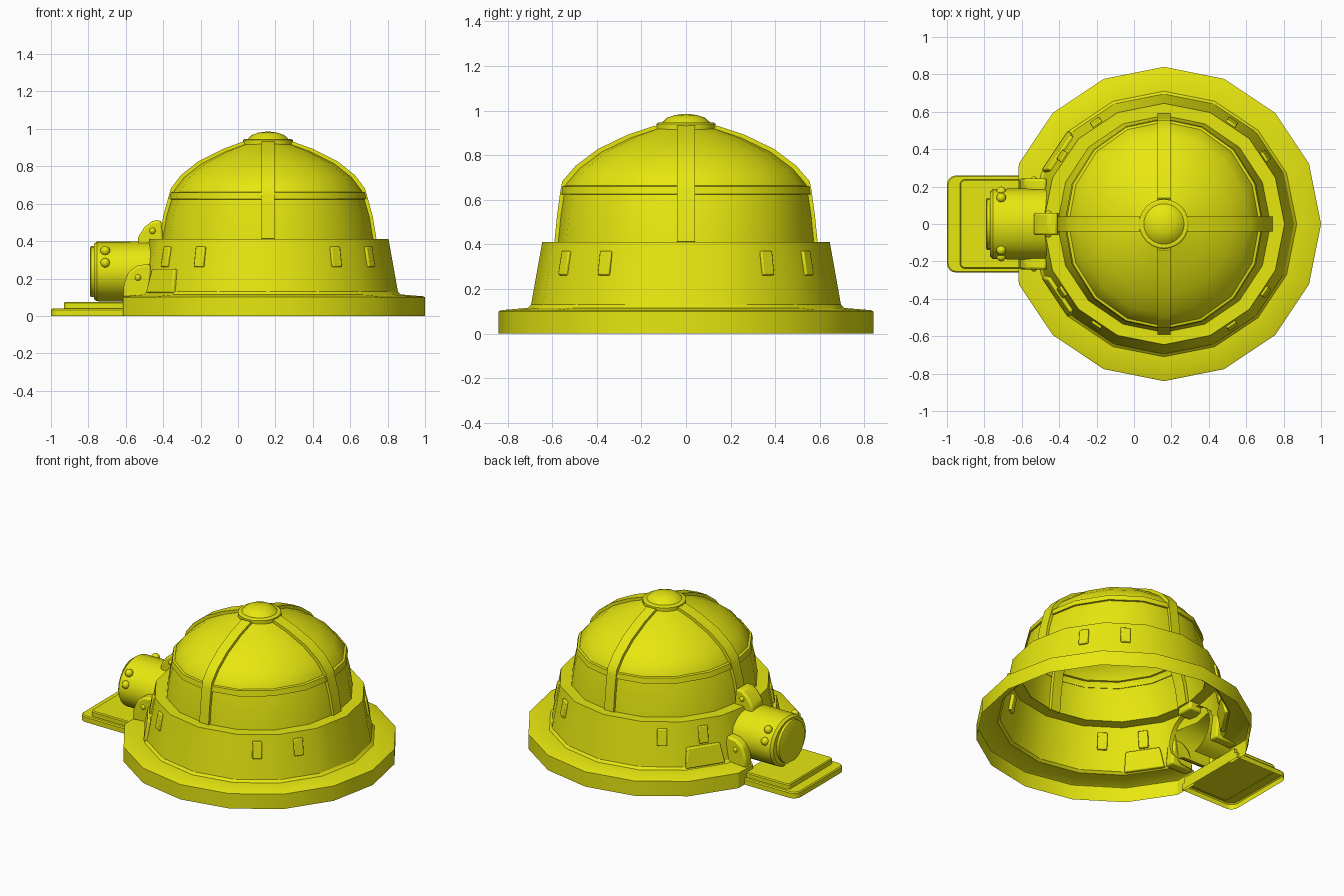
import bpy, bmesh, math
from mathutils import Vector, Matrix

if "Cube" in bpy.data.objects:
    bpy.data.objects.remove(bpy.data.objects["Cube"])

CX = 0.16          # dome centre
N = 16             # sides of the round shells
yellow = bpy.data.materials.new("bright yellow")
yellow.diffuse_color = (0.8, 0.8, 0.005, 1)
yellow.use_nodes = True
yellow.node_tree.nodes["Principled BSDF"].inputs["Base Color"].default_value = yellow.diffuse_color


def finish(name, bm, bevel=0):
    bmesh.ops.recalc_face_normals(bm, faces=bm.faces)
    me = bpy.data.meshes.new(name)
    bm.to_mesh(me)
    bm.free()
    me.materials.append(yellow)
    ob = bpy.data.objects.new(name, me)
    bpy.context.collection.objects.link(ob)
    if bevel:
        m = ob.modifiers.new("bevel", 'BEVEL')
        m.width, m.segments, m.limit_method = bevel, 2, 'ANGLE'
    bpy.ops.object.select_all(action='DESELECT')
    ob.select_set(True)
    bpy.context.view_layer.objects.active = ob
    bpy.ops.object.shade_smooth_by_angle(angle=math.radians(32))
    return ob


def loft(loops, start=False, end=False, closed=True):
    """Skin a row of equal-length loops, with optional end caps."""
    bm = bmesh.new()
    vs = [[bm.verts.new(p) for p in lp] for lp in loops]
    n = len(vs[0])
    for a, b in zip(vs, vs[1:]):
        for i in range(n if closed else n - 1):
            j = (i + 1) % n
            bm.faces.new((a[i], a[j], b[j], b[i]))
    if start:
        bm.faces.new(vs[0])
    if end:
        bm.faces.new(vs[-1])
    return bm


def ring(rx, ry, z, n=N):
    return [(CX + rx * math.cos(2 * math.pi * i / n), ry * math.sin(2 * math.pi * i / n), z) for i in range(n)]


# Base flange and sloping wall, flattened on the porch side, open below
skirt = loft([ring(r, r, z) for r, z in
              [(0.84, 0), (0.84, 0.1), (0.83, 0.105), (0.71, 0.115), (0.695, 0.13), (0.645, 0.41), (0.57, 0.41)]])
for v in skirt.verts:
    v.co.x = max(v.co.x, -0.62)
# Doorway through the wall into the porch
for co, no in [((0, 0.17, 0), (0, 1, 0)), ((0, -0.17, 0), (0, 1, 0)), ((0, 0, 0.32), (0, 0, 1))]:
    bmesh.ops.bisect_plane(skirt, geom=skirt.verts[:] + skirt.edges[:] + skirt.faces[:], plane_co=co, plane_no=no)
door = []
for f in skirt.faces:
    c = f.calc_center_median()
    if c.x < -0.3 and abs(c.y) < 0.17 and c.z < 0.32:
        door.append(f)
bmesh.ops.delete(skirt, geom=door, context='FACES')
finish("base_wall", skirt)

# Dome shell
PROFILE = [(0.57, 0.58, 0.41), (0.55, 0.568, 0.53), (0.52, 0.553, 0.63), (0.508, 0.545, 0.67),
           (0.455, 0.485, 0.74), (0.36, 0.385, 0.815), (0.23, 0.25, 0.88), (0.12, 0.13, 0.92)]
finish("dome", loft([ring(*p) for p in PROFILE]))

# Horizontal band
finish("dome_band", loft([ring(0.515, 0.55, 0.622), ring(0.533, 0.565, 0.625),
                          ring(0.525, 0.56, 0.66), ring(0.5, 0.535, 0.666)]))

# Four ribs that follow the dome profile
for k in range(4):
    c, s = round(math.cos(k * math.pi / 2)), round(math.sin(k * math.pi / 2))
    loops = []
    for rx, ry, z in PROFILE:
        r = rx if c else ry
        up = 0.013 if z > 0.6 else 0.003
        w = 0.04 if c else 0.034
        loops.append([(CX + c * a - s * b, s * a + c * b, h) for a, b, h in
                      [(r - 0.03, -w, z - 0.01), (r + 0.01, -w, z + up),
                       (r + 0.01, w, z + up), (r - 0.03, w, z - 0.01)]])
    finish("dome_rib", loft(loops, True, True))

# Top cap
finish("top_cap", loft([ring(r, r, z, 24) for r, z in
                        [(0.133, 0.9), (0.133, 0.94), (0.125, 0.946), (0.108, 0.947),
                         (0.085, 0.968), (0.05, 0.98), (0.015, 0.985)]], end=True))


def wall_plate(name, ang, z, outline, thick, bevel, r):
    """Plate lying on a sloping wall facet; outline is (sideways, up)."""
    a = math.radians(ang)
    out = Vector((math.cos(a), math.sin(a), 0))
    side = Vector((-math.sin(a), math.cos(a), 0))
    up = (Vector((0, 0, 1)) - out * 0.185).normalized()
    nrm = side.cross(up).normalized()
    o = Vector((CX, 0, z)) + out * r
    loops = [[o + side * u + up * v + nrm * d for u, v in outline] for d in (-0.02, thick)]
    finish(name, loft(loops, True, True), bevel)


# Eight wall vents
for q in range(4):
    for d in (33.75, 56.25):
        wall_plate("wall_vent", q * 90 + d, 0.315,
                   [(-0.03, -0.055), (0.03, -0.055), (0.03, 0.055), (-0.03, 0.055)], 0.013, 0.006, 0.65)

# Two side panels with one slanted end
for sgn in (1, -1):
    wall_plate("side_panel", 180 - sgn * 33.75, 0.185,
               [(sgn * u, v) for u, v in [(-0.13, -0.065), (0.125, -0.065), (0.1, 0.065), (-0.115, 0.065)]],
               0.02, 0.008, 0.673)

# Porch tunnel, open below and into the dome
def arch(x, ry, rz):
    return [(x, ry * math.cos(math.radians(t)), 0.235 + rz * math.sin(math.radians(t))) for t in range(-75, 256, 15)]


finish("porch_tunnel", loft([arch(*p) for p in
                             [(-0.79, 0.132, 0.132), (-0.787, 0.138, 0.138), (-0.77, 0.138, 0.138), (-0.77, 0.172, 0.15),
                              (-0.755, 0.188, 0.162), (-0.44, 0.19, 0.164)]], start=True, closed=False))


# Two-step doorstep, hollow below
def slab(x0, x1, hy, rad, z):
    pts = [(x1, -hy, z), (x1, hy, z)]
    for sy, a0 in ((1, 90), (-1, 180)):
        for i in range(5):
            a = math.radians(a0 + i * 22.5)
            pts.append((x0 + rad + rad * math.cos(a), sy * (hy - rad) + rad * math.sin(a), z))
    return pts


finish("doorstep_lower", loft([slab(-1, -0.6, 0.26, 0.05, 0), slab(-1, -0.6, 0.26, 0.05, 0.033),
                               slab(-0.994, -0.6, 0.254, 0.046, 0.04)], end=True))
finish("doorstep_upper", loft([slab(-0.93, -0.6, 0.238, 0.025, 0.036), slab(-0.93, -0.6, 0.238, 0.025, 0.068),
                               slab(-0.925, -0.6, 0.233, 0.022, 0.075)], end=True))


# Clamp brackets on both sides and on top of the tunnel
def bracket(name, outline, y0, y1):
    finish(name, loft([[(x, y, z) for x, z in outline] for y in (y0, y1)], True, True), 0.012)


def rivet(x, y, z, r):
    bm = bmesh.new()
    bmesh.ops.create_uvsphere(bm, u_segments=12, v_segments=8, radius=r, matrix=Matrix.Translation((x, y, z)))
    finish("rivet", bm)


SIDE = [(-0.615, 0.1), (-0.61, 0.17), (-0.585, 0.235), (-0.54, 0.268), (-0.47, 0.28), (-0.45, 0.1)]
TOP = [(-0.535, 0.36), (-0.535, 0.42), (-0.5, 0.475), (-0.455, 0.51), (-0.41, 0.51), (-0.395, 0.36)]
bracket("top_bracket", TOP, -0.06, 0.06)
for sgn in (1, -1):
    bracket("side_bracket", SIDE, sgn * 0.175, sgn * 0.243)
    rivet(-0.535, sgn * 0.237, 0.205, 0.018)
    rivet(-0.457, sgn * 0.054, 0.455, 0.018)
    # Pairs of rivets on the tunnel front
    rivet(-0.71, sgn * 0.14, 0.348, 0.026)
    rivet(-0.71, sgn * 0.174, 0.283, 0.026)
